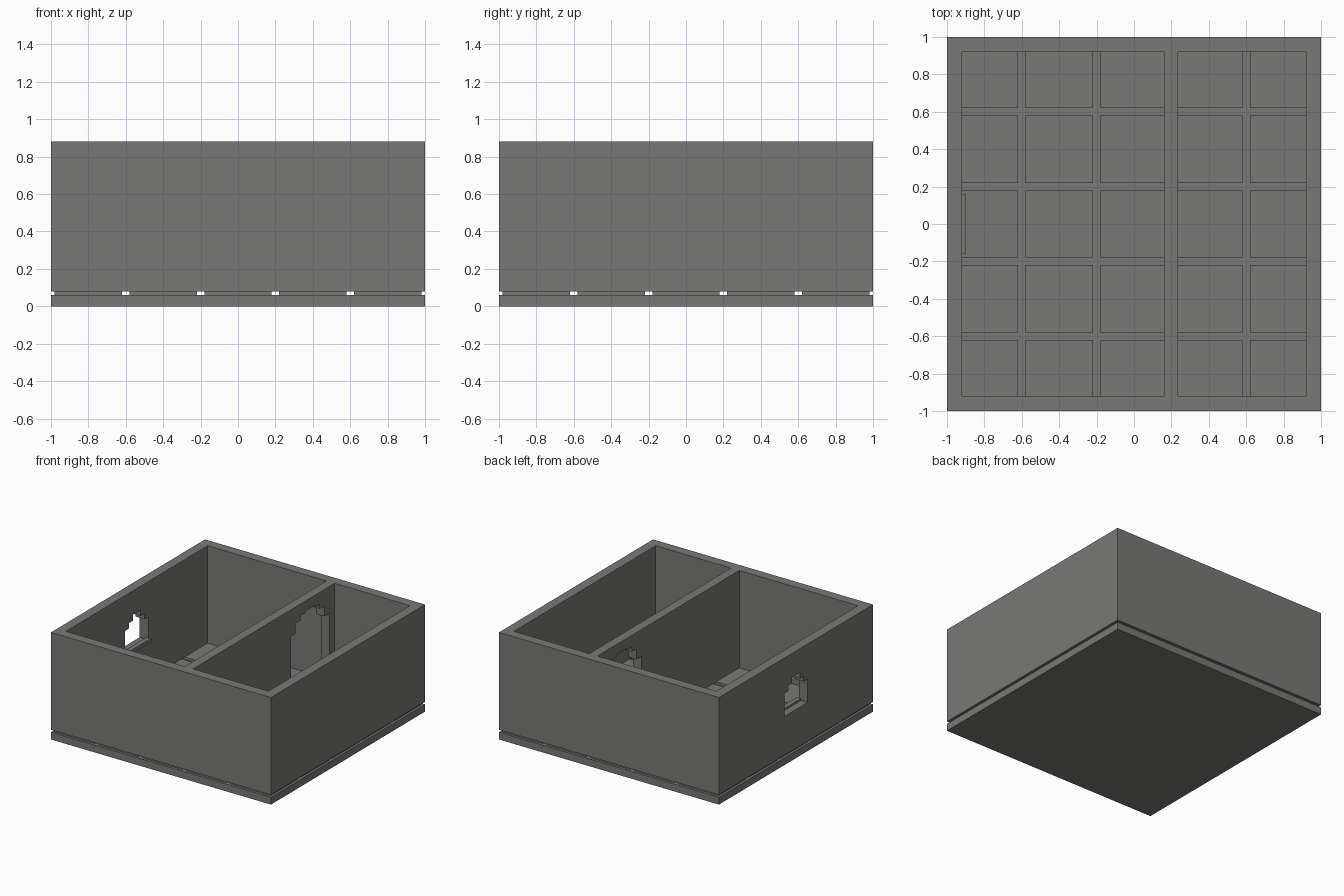
import bpy, bmesh, math

if "Cube" in bpy.data.objects:
    bpy.data.objects.remove(bpy.data.objects["Cube"], do_unlink=True)

stone = bpy.data.materials.new("grey stone")
STONE = (0.19, 0.19, 0.182, 1.0)
stone.diffuse_color = STONE
stone.use_nodes = True
stone.node_tree.nodes["Principled BSDF"].inputs["Base Color"].default_value = STONE

FLOOR, TOP = 0.08, 0.88


def make_object(name, bm):
    bmesh.ops.recalc_face_normals(bm, faces=bm.faces)
    mesh = bpy.data.meshes.new(name)
    bm.to_mesh(mesh)
    bm.free()
    mesh.materials.append(stone)
    obj = bpy.data.objects.new(name, mesh)
    bpy.context.collection.objects.link(obj)
    return obj


def box(name, x0, x1, y0, y1, z0, z1):
    bm = bmesh.new()
    bmesh.ops.create_cube(bm, size=1)
    for v in bm.verts:
        v.co = ((x0 + x1) / 2 + v.co.x * (x1 - x0),
                (y0 + y1) / 2 + v.co.y * (y1 - y0),
                (z0 + z1) / 2 + v.co.z * (z1 - z0))
    return make_object(name, bm)


def stepped_arch(name, x0, x1, yc, half, z0, heights):
    """Prism along x; heights run from the outer column to the middle one."""
    step = half / len(heights)
    left = []
    for i, h in enumerate(heights):
        left += [(-half + i * step, h), (-half + (i + 1) * step, h)]
    left.pop()
    profile = [(-half, z0)] + left + [(-y, z) for y, z in reversed(left)] + [(half, z0)]
    bm = bmesh.new()
    face = bm.faces.new([bm.verts.new((x0, yc + y, z)) for y, z in profile])
    ext = bmesh.ops.extrude_face_region(bm, geom=[face])
    bmesh.ops.translate(bm, vec=(x1 - x0, 0, 0),
                        verts=[g for g in ext["geom"] if isinstance(g, bmesh.types.BMVert)])
    return make_object(name, bm)


def cut(target, cutter):
    cutter.hide_render = True
    mod = target.modifiers.new("opening", 'BOOLEAN')
    mod.operation = 'DIFFERENCE'
    mod.solver = 'EXACT'
    mod.object = cutter
    bpy.context.view_layer.objects.active = target
    bpy.ops.object.modifier_apply(modifier=mod.name)
    bpy.data.objects.remove(cutter, do_unlink=True)


# Base slab
box("base_slab", -1, 1, -1, 1, 0, 0.06)

# Floor tiles, 5 x 5 with narrow gaps
for i in range(5):
    for j in range(5):
        cx, cy = -0.8 + 0.4 * i, -0.8 + 0.4 * j
        box(f"floor_tile_{i}_{j}", cx - 0.18, cx + 0.18, cy - 0.18, cy + 0.18, 0.06, FLOOR)

# Walls: a block hollowed into two rooms
walls = box("walls", -1, 1, -1, 1, FLOOR, TOP)
cut(walls, box("large_room", -0.92, 0.16, -0.92, 0.92, -0.1, 1.2))
cut(walls, box("small_room", 0.235, 0.92, -0.92, 0.92, -0.1, 1.2))

# Doorway in the partition, with a stepped arch
door_heights = [0.55 + math.sqrt(0.25 ** 2 - d * d) for d in (0.225, 0.156, 0.094, 0.031)]
cut(walls, stepped_arch("doorway", 0.1, 0.3, 0.6, 0.25, -0.1, door_heights))

# Window in the outer wall, with a stepped arch
cut(walls, stepped_arch("window", -1.1, -0.85, 0, 0.15, 0.40, [0.59, 0.635, 0.685]))

# Inner window sill
box("window_sill", -0.94, -0.90, -0.16, 0.16, 0.385, 0.415)
